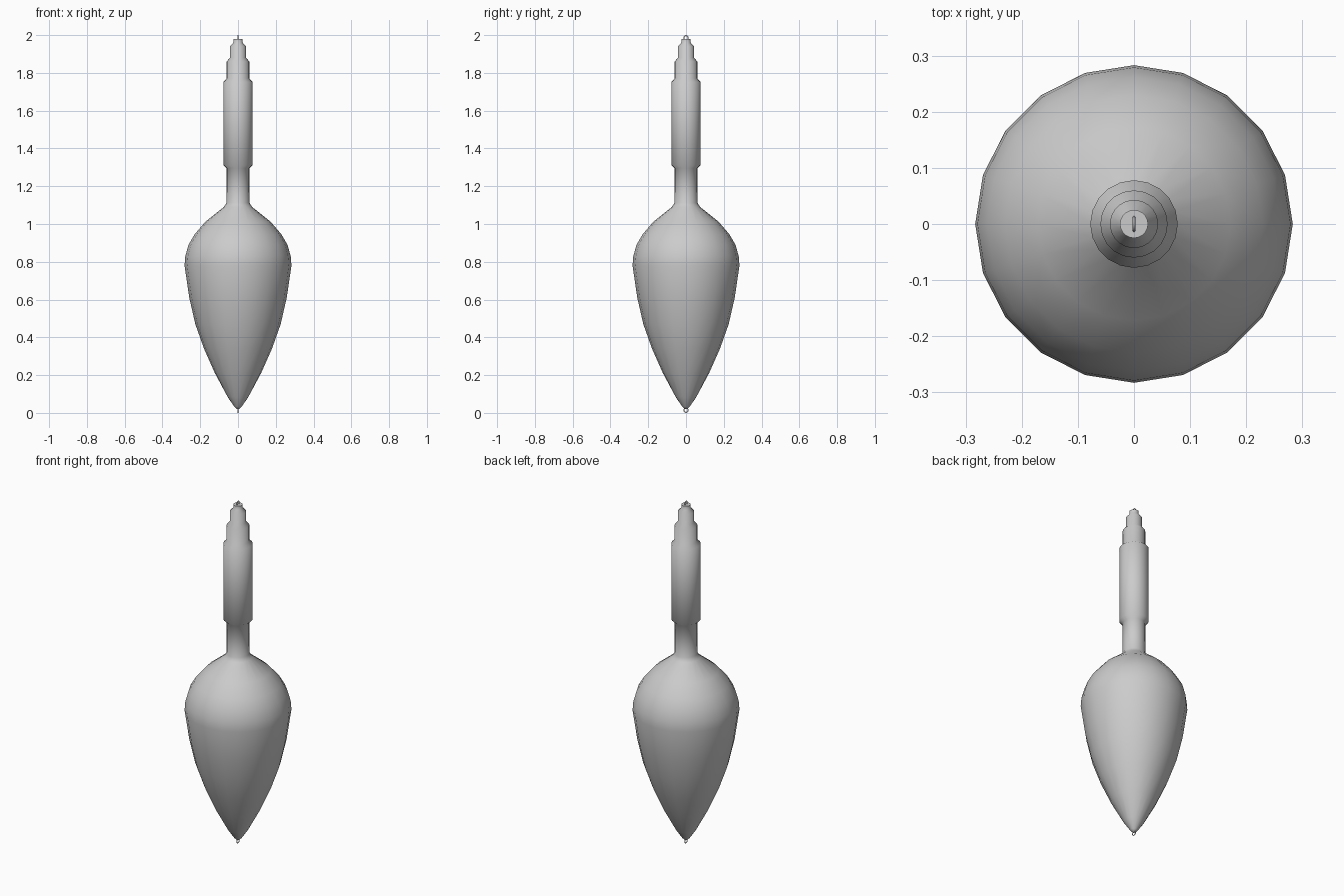
import bpy, bmesh, math

if "Cube" in bpy.data.objects:
    bpy.data.objects.remove(bpy.data.objects["Cube"])

SIDES = 20


def lathe(name, profile):
    bm = bmesh.new()
    rings = []
    for r, z in profile:
        rings.append([bm.verts.new((r * math.cos(2 * math.pi * i / SIDES),
                                    r * math.sin(2 * math.pi * i / SIDES), z))
                      for i in range(SIDES)])
    for a, b in zip(rings, rings[1:]):
        for i in range(SIDES):
            j = (i + 1) % SIDES
            bm.faces.new((a[i], a[j], b[j], b[i]))
    bm.faces.new(rings[0][::-1])
    bm.faces.new(rings[-1])
    mesh = bpy.data.meshes.new(name)
    bm.to_mesh(mesh)
    bm.free()
    obj = bpy.data.objects.new(name, mesh)
    bpy.context.collection.objects.link(obj)
    bpy.context.view_layer.objects.active = obj
    obj.select_set(True)
    bpy.ops.object.shade_smooth_by_angle(angle=math.radians(50))
    obj.select_set(False)
    return obj


# Pear-shaped weight with stepped stem, one turned piece
lathe("weight_and_stem", [
    (0.006, 0.02), (0.02, 0.033), (0.055, 0.085), (0.122, 0.21), (0.18, 0.34),
    (0.226, 0.47), (0.258, 0.61), (0.283, 0.78), (0.279, 0.83), (0.262, 0.89),
    (0.23, 0.945), (0.172, 1.013), (0.075, 1.09), (0.061, 1.112),
    (0.06, 1.295), (0.078, 1.312), (0.078, 1.752), (0.06, 1.77),
    (0.06, 1.86), (0.043, 1.88), (0.043, 1.94), (0.025, 1.96), (0.025, 1.98),
])

# Small string loops at the top and at the tip
for name, z in (("top_loop", 1.986), ("tip_loop", 0.014)):
    bpy.ops.mesh.primitive_torus_add(
        major_radius=0.0115, minor_radius=0.0025, major_segments=16,
        minor_segments=8, location=(0, 0, z), rotation=(0, math.pi / 2, 0))
    loop = bpy.context.object
    loop.name = name
    bpy.ops.object.shade_smooth()
